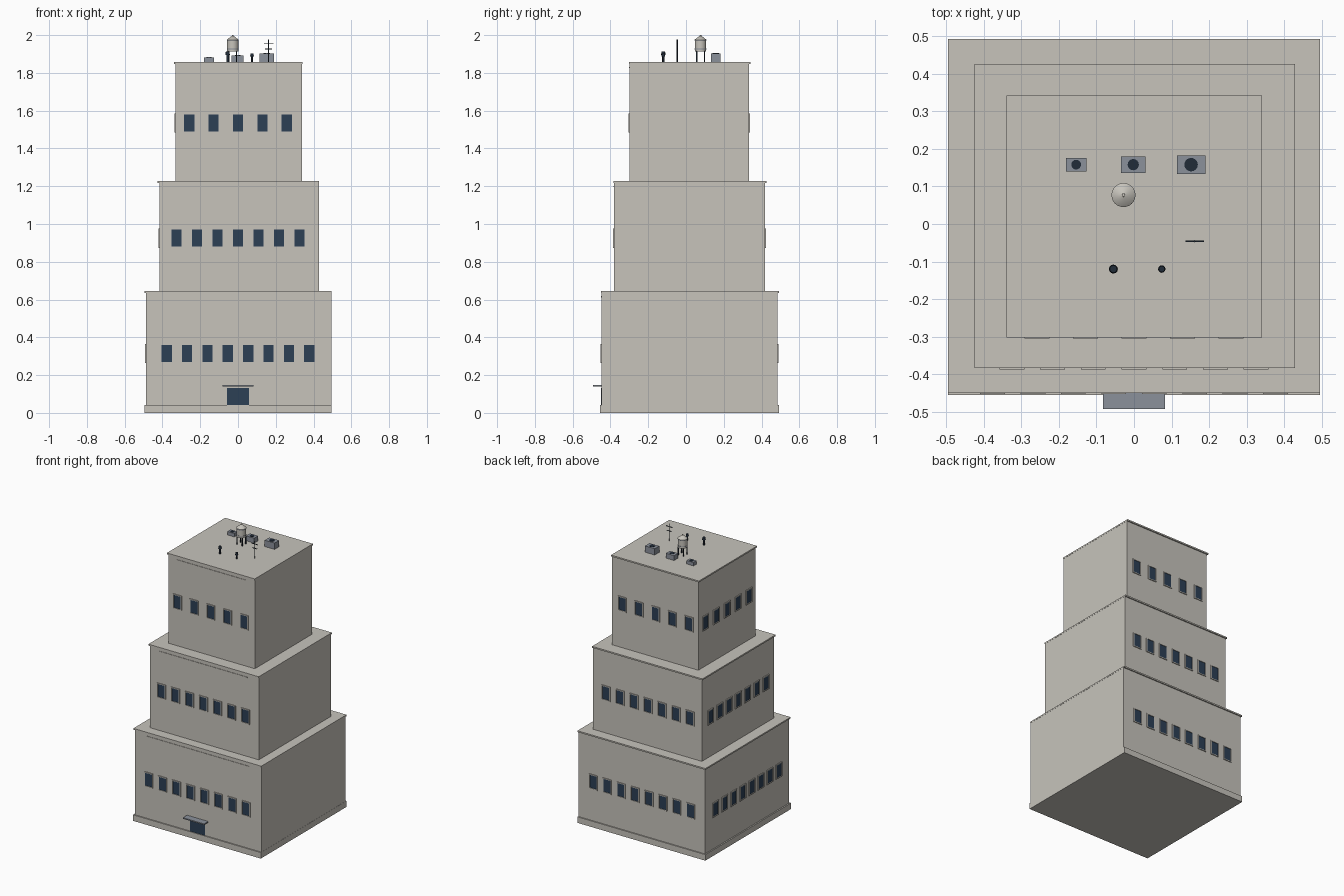
import bpy, bmesh, math
from mathutils import Matrix, Vector

if "Cube" in bpy.data.objects:
    bpy.data.objects.remove(bpy.data.objects["Cube"])


def material(name, rgb):
    m = bpy.data.materials.new(name)
    m.diffuse_color = (*rgb, 1)
    m.use_nodes = True
    m.node_tree.nodes["Principled BSDF"].inputs["Base Color"].default_value = m.diffuse_color
    return m


WALL = material("stone", (0.57, 0.55, 0.50))
GLASS = material("window_blue", (0.025, 0.05, 0.09))
GREY = material("metal_grey", (0.26, 0.285, 0.33))
DARK = material("dark_metal", (0.015, 0.025, 0.04))


def add_box(bm, lo, hi):
    lo, hi = Vector(lo), Vector(hi)
    mat = Matrix.Translation((lo + hi) / 2) @ Matrix.Diagonal((*(hi - lo), 1))
    bmesh.ops.create_cube(bm, size=1, matrix=mat)


def add_cone(bm, x, y, z0, z1, r0, r1, seg=16):
    bmesh.ops.create_cone(bm, cap_ends=True, segments=seg, radius1=r0, radius2=r1,
                          depth=z1 - z0, matrix=Matrix.Translation((x, y, (z0 + z1) / 2)))


def finish(bm, name, mat, smooth=False):
    me = bpy.data.meshes.new(name)
    bm.to_mesh(me)
    bm.free()
    me.materials.append(mat)
    ob = bpy.data.objects.new(name, me)
    bpy.context.collection.objects.link(ob)
    if smooth:
        bpy.ops.object.select_all(action='DESELECT')
        ob.select_set(True)
        bpy.context.view_layer.objects.active = ob
        bpy.ops.object.shade_smooth_by_angle(angle=math.radians(40))
    return ob


def box(name, mat, lo, hi):
    bm = bmesh.new()
    add_box(bm, lo, hi)
    return finish(bm, name, mat)


def cone(name, mat, *args):
    bm = bmesh.new()
    add_cone(bm, *args)
    return finish(bm, name, mat, True)


def window_row(name, place, n, span, z0, z1):
    """Row of framed windows; local x runs along the wall, -y points outward."""
    glass, frame = bmesh.new(), bmesh.new()
    w, f, d = 0.027, 0.006, 0.006
    for i in range(n):
        c = -span / 2 + span * i / (n - 1)
        add_box(glass, (c - w, -0.002, z0), (c + w, 0.002, z1))
        for s in (-1, 1):
            a, b = sorted((c + s * w, c + s * (w + f)))
            add_box(frame, (a, -d, z0 - f), (b, 0.002, z1 + f))
        add_box(frame, (c - w, -d, z1), (c + w, 0.002, z1 + f))
        add_box(frame, (c - w, -d, z0 - f), (c + w, 0.002, z0))
    for bm, part, mat in ((glass, "glass", GLASS), (frame, "frames", WALL)):
        bm.transform(place)
        finish(bm, f"{name}_{part}", mat)


# Stacked tiers: wall extents, z range, window count, spans, window heights, trim half length
TIERS = [
    ("lower", -0.486, 0.494, -0.447, 0.485, 0.0, 0.645, 8, 0.754, 0.70, 0.27, 0.36, 0.40),
    ("middle", -0.416, 0.428, -0.381, 0.418, 0.64, 1.228, 7, 0.65, 0.61, 0.88, 0.97, 0.34),
    ("upper", -0.330, 0.340, -0.299, 0.334, 1.22, 1.858, 5, 0.516, 0.48, 1.49, 1.58, 0.268),
]
for name, x0, x1, y0, y1, z0, z1, n, sx, sy, wz0, wz1, half in TIERS:
    box(f"{name}_tier", WALL, (x0, y0, z0), (x1, y1, z1 - 0.01))
    box(f"{name}_cornice", WALL, (x0 - 0.009, y0 - 0.003, z1 - 0.01), (x1 + 0.001, y1 + 0.008, z1))
    box(f"{name}_front_trim", WALL, (-half, y0 - 0.003, z1 - 0.033), (half, y0 + 0.002, z1 - 0.027))
    # windows on front, back and left walls; the right wall stays blank
    ym = (y0 + y1) / 2
    window_row(f"{name}_front", Matrix.Translation((0, y0, 0)), n, sx, wz0, wz1)
    window_row(f"{name}_back", Matrix.Translation((0, y1, 0)) @ Matrix.Rotation(math.pi, 4, 'Z'),
               n, sx, wz0, wz1)
    window_row(f"{name}_left", Matrix.Translation((x0, ym, 0)) @ Matrix.Rotation(-math.pi / 2, 4, 'Z'),
               n, sy, wz0, wz1)

# Plinth, door and canopy
box("plinth", WALL, (-0.495, -0.455, 0), (0.495, 0.493, 0.042))
box("door", GLASS, (-0.058, -0.450, 0.042), (0.058, -0.445, 0.132))
box("door_canopy", GREY, (-0.082, -0.493, 0.139), (0.082, -0.445, 0.147))

# Rooftop cooling units with round fans
ROOF = 1.857
for i, (x, hx, hy, top, r) in enumerate([(-0.154, 0.027, 0.018, 1.882, 0.013),
                                         (-0.002, 0.032, 0.022, 1.892, 0.015),
                                         (0.152, 0.038, 0.025, 1.902, 0.018)]):
    box(f"cooling_unit_{i}", GREY, (x, 0, 0) and (x - hx, 0.158 - hy, ROOF), (x + hx, 0.158 + hy, top))
    cone(f"cooling_fan_{i}", DARK, x, 0.158, top - 0.002, top + 0.002, r, r)

# Water tank: legs, barrel, bands, conical roof and knob
tx, ty = -0.028, 0.077
bm = bmesh.new()
for sx in (-1, 1):
    for sy in (-1, 1):
        px, py = tx + sx * 0.02, ty + sy * 0.02
        add_box(bm, (px - 0.003, py - 0.003, ROOF), (px + 0.003, py + 0.003, 1.916))
finish(bm, "tank_legs", DARK)
cone("tank_barrel", WALL, tx, ty, 1.914, 1.975, 0.030, 0.030, 24)
cone("tank_roof", WALL, tx, ty, 1.975, 1.996, 0.032, 0.005, 24)
cone("tank_knob", WALL, tx, ty, 1.994, 2.0, 0.005, 0.004, 12)
for i, z in enumerate((1.925, 1.968)):
    cone(f"tank_band_{i}", GREY, tx, ty, z, z + 0.004, 0.0315, 0.0315, 24)

# Vent pipes with caps
for i, (x, top, r) in enumerate([(-0.055, 1.912, 0.012), (0.074, 1.902, 0.010)]):
    bm = bmesh.new()
    add_cone(bm, x, -0.12, ROOF, top - 0.01, r * 0.5, r * 0.5, 12)
    add_cone(bm, x, -0.12, top - 0.016, top, r, r * 0.8, 12)
    finish(bm, f"vent_pipe_{i}", DARK, True)

# Antenna mast with crossbars
bm = bmesh.new()
ax, ay = 0.162, -0.046
add_cone(bm, ax, ay, ROOF, 1.978, 0.003, 0.003, 8)
for z, h in ((1.925, 0.018), (1.955, 0.025)):
    add_box(bm, (ax - h, ay - 0.002, z), (ax + h, ay + 0.002, z + 0.004))
finish(bm, "antenna", DARK)
